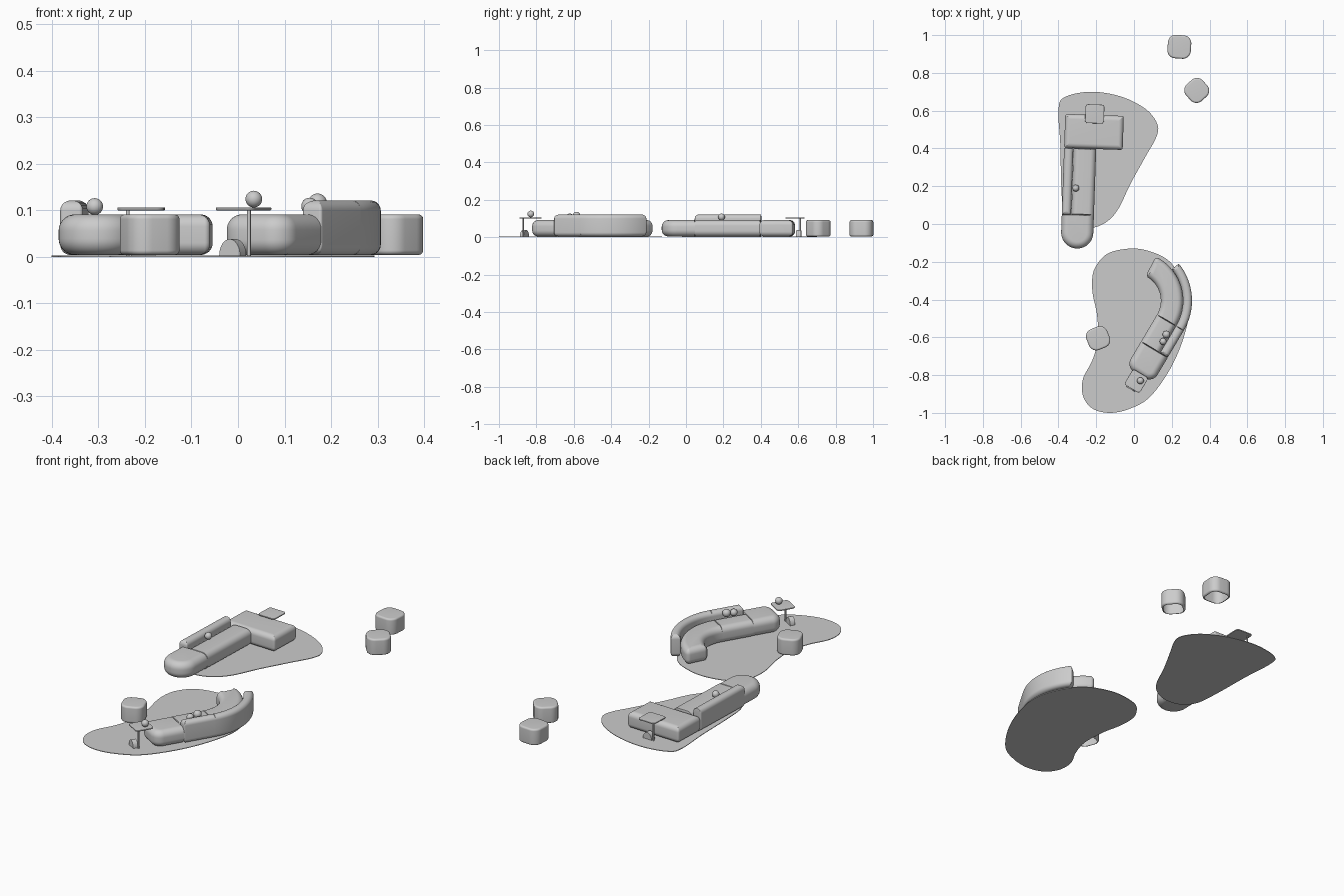
import bpy, bmesh
from math import sin, cos, tan, pi, radians, atan2
from mathutils import Vector, Matrix

if "Cube" in bpy.data.objects:
    bpy.data.objects.remove(bpy.data.objects["Cube"])


def finish(name, bm, angle=40):
    me = bpy.data.meshes.new(name)
    bm.to_mesh(me)
    bm.free()
    ob = bpy.data.objects.new(name, me)
    bpy.context.collection.objects.link(ob)
    bpy.ops.object.select_all(action='DESELECT')
    ob.select_set(True)
    bpy.context.view_layer.objects.active = ob
    bpy.ops.object.shade_smooth_by_angle(angle=radians(angle))
    return ob


def loft(name, rings, open_bottom=False):
    """Skin a stack of equal-length rings, bottom to top."""
    bm = bmesh.new()
    vs = [[bm.verts.new(p) for p in r] for r in rings]
    n = len(vs[0])
    for a, b in zip(vs, vs[1:]):
        for i in range(n):
            j = (i + 1) % n
            bm.faces.new((a[i], a[j], b[j], b[i]))
    if not open_bottom:
        bm.faces.new(vs[0][::-1])
    bm.faces.new(vs[-1])
    return finish(name, bm)


def inset_outline(corners, d):
    """Inset a CCW outline by d (less on seam edges), then round its corners."""
    n = len(corners)
    pts = [Vector(c[0]) for c in corners]
    wt = [0.08 if c[2] else 1.0 for c in corners]
    dirs = [(pts[(i + 1) % n] - pts[i]).normalized() for i in range(n)]
    out = []
    for i in range(n):
        d1, d2 = dirs[i - 1], dirs[i]
        n1, n2 = Vector((-d1.y, d1.x)), Vector((-d2.y, d2.x))
        a, b = wt[i - 1] * d, wt[i] * d
        det = n1.x * n2.y - n1.y * n2.x
        if abs(det) < 0.02:
            off = n1 * a
        else:
            off = Vector((a * n2.y - b * n1.y, b * n1.x - a * n2.x)) / det
        p = pts[i] + off
        rad = corners[i][1]
        if rad <= 0:
            out.append(p)
            continue
        rad = max(rad - d, 0.001)
        phi = atan2(d1.x * d2.y - d1.y * d2.x, d1.dot(d2))
        c = p - d1 * rad * tan(phi / 2) + n1 * rad
        for k in range(11):
            out.append(c - Matrix.Rotation(phi * k / 10, 2) @ (n1 * rad))
    return out


def cushion(name, corners, z0, z1, r, open_bottom=False):
    """Upholstered block: outline with rolled top and bottom edges."""
    rings = []
    for base, lo in ((z0 + r, -90), (z1 - r, 0)):
        for k in range(9):
            t = radians(lo + 90 * k / 8)
            rings.append([(p.x, p.y, base + r * sin(t))
                          for p in inset_outline(corners, r * (1 - cos(t)))])
    return loft(name, rings, open_bottom)


def strip(place, u0, u1, vs, rads=(0, 0), seams=(0, 0)):
    """Outline running along v between u0 and u1; radii and seams at its two ends."""
    last = len(vs) - 1
    rad = lambda i: rads[0] if i == 0 else rads[1] if i == last else 0
    c = [(place(u0, vs[0]), rads[0], seams[0])]
    c += [(place(u1, v), rad(i), seams[1] if i == last else 0) for i, v in enumerate(vs)]
    c += [(place(u0, vs[i]), rad(i), 0) for i in range(last, 0, -1)]
    return c


def frame(x, y, deg):
    rot = Matrix.Rotation(radians(deg), 2)
    return lambda u, v: Vector((x, y)) + rot @ Vector((u, v))


def rug(name, pts, steps=8):
    """Thin slab with a closed smooth outline through the points."""
    P = [Vector(p) for p in pts]
    n = len(P)
    line = []
    for i in range(n):
        a, b, c, d = (P[(i + k) % n] for k in (-1, 0, 1, 2))
        for s in range(steps):
            t = s / steps
            line.append(0.5 * (2 * b + (c - a) * t + (2 * a - 5 * b + 4 * c - d) * t * t
                               + (3 * b - a - 3 * c + d) * t ** 3))
    return loft(name, [[(p.x, p.y, z) for p in line] for z in (0, 0.003)])


def ball(name, x, y, z, r):
    bm = bmesh.new()
    bmesh.ops.create_uvsphere(bm, u_segments=32, v_segments=16, radius=r,
                              matrix=Matrix.Translation((x, y, z)))
    return finish(name, bm)


def side_table(name, place, size, foot_v):
    """Thin rounded top, slim pole and a half-round foot."""
    h = size / 2
    cushion(name + "_top", strip(place, -h, h, [-h, h], (.015, .015)), .100, .106, .002)
    p = place(-.03, .028)
    bm = bmesh.new()
    bmesh.ops.create_cone(bm, cap_ends=True, segments=20, radius1=.004, radius2=.004,
                          depth=.1, matrix=Matrix.Translation((p.x, p.y, .052)))
    finish(name + "_pole", bm)
    rings = []
    for v in (foot_v - .013, foot_v + .013):
        ring = []
        for k in range(25):
            t = pi * k / 24
            q = place(.004 + .026 * cos(t), v)
            ring.append((q.x, q.y, .003 + .035 * sin(t)))
        rings.append(ring[::-1])
    loft(name + "_foot", rings)


Z0, SEAT, BACK = .004, .091, .121

# Rugs
rug("rug_back", [(-.40, .60), (-.37, .67), (-.23, .70), (-.07, .675), (.06, .61), (.123, .53),
                 (.118, .46), (.06, .355), (-.02, .21), (-.08, .085), (-.14, .015), (-.22, -.02),
                 (-.31, -.01), (-.37, .06), (-.385, .2), (-.39, .42)])
rug("rug_front", [(-.222, -.30), (-.205, -.23), (-.14, -.157), (-.02, -.13), (.085, -.145),
                  (.19, -.20), (.265, -.32), (.293, -.45), (.26, -.61), (.19, -.77),
                  (.085, -.915), (-.02, -.977), (-.127, -1.0), (-.22, -.977), (-.27, -.91),
                  (-.27, -.82), (-.22, -.72), (-.19, -.61), (-.196, -.48), (-.217, -.38)])

# Straight sofa
A = frame(-.285, .40, -2)
cushion("straight_sofa_wide_seat", strip(A, -.085, .225, [0, .18], (.012, .012)), Z0, SEAT, .026)
cushion("straight_sofa_seat", strip(A, -.035, .085, [-.35, 0], seams=(1, 1)), Z0, SEAT, .03)
cushion("straight_sofa_round_end", strip(A, -.085, .085, [-.53, -.35], (.0845, 0), (0, 1)),
        Z0, SEAT, .035)
cushion("straight_sofa_backrest", strip(A, -.085, -.036, [-.355, 0], (.008, .008), (0, 1)),
        Z0, BACK, .022)
ball("straight_sofa_ball", -.308, .19, .108, .018)


# Curved sofa: u is the radius, v < 0 runs straight, v >= 0 is an angle in degrees
def C(u, v):
    a = radians(-30.7 + max(v, 0))
    p = Vector((-.003, -.406)) + u * Vector((cos(a), sin(a)))
    return p + min(v, 0) * Vector((-sin(a), cos(a)))


arc = lambda end: [end * i / 24 for i in range(25)]
cushion("curved_sofa_curve_seat", strip(C, .145, .262, arc(94), (0, .02), (1, 0)), Z0, SEAT, .03)
cushion("curved_sofa_seat", strip(C, .145, .262, [-.166, 0], seams=(1, 1)), Z0, SEAT, .03)
cushion("curved_sofa_end", strip(C, .145, .31, [-.322, -.166], (.05, 0), (0, 1)), Z0, SEAT, .033)
cushion("curved_sofa_backrest_curve", strip(C, .262, .31, arc(70), (0, .006), (1, 0)),
        Z0, BACK, .022)
cushion("curved_sofa_backrest", strip(C, .262, .31, [-.166, 0], (.006, 0), (0, 1)),
        Z0, BACK, .022)
ball("curved_sofa_ball_large", .171, -.585, .116, .020)
ball("curved_sofa_ball_small", .154, -.622, .109, .018)

# Side tables
side_table("back_table", frame(-.208, .583, -2), .1, .02)
side_table("front_table", frame(.012, -.832, 149.3), .095, .039)
ball("front_table_ball", .034, -.83, .124, .018)

# Stools
for i, (x, y, deg, s) in enumerate([(.24, .938, -4, .124), (.332, .707, 42, .118),
                                    (-.19, -.605, 22, .118)]):
    cushion(f"stool_{i + 1}", strip(frame(x, y, deg), -s / 2, s / 2, [-s / 2, s / 2],
                                    (.042, .042)), Z0, SEAT, .01, True)
